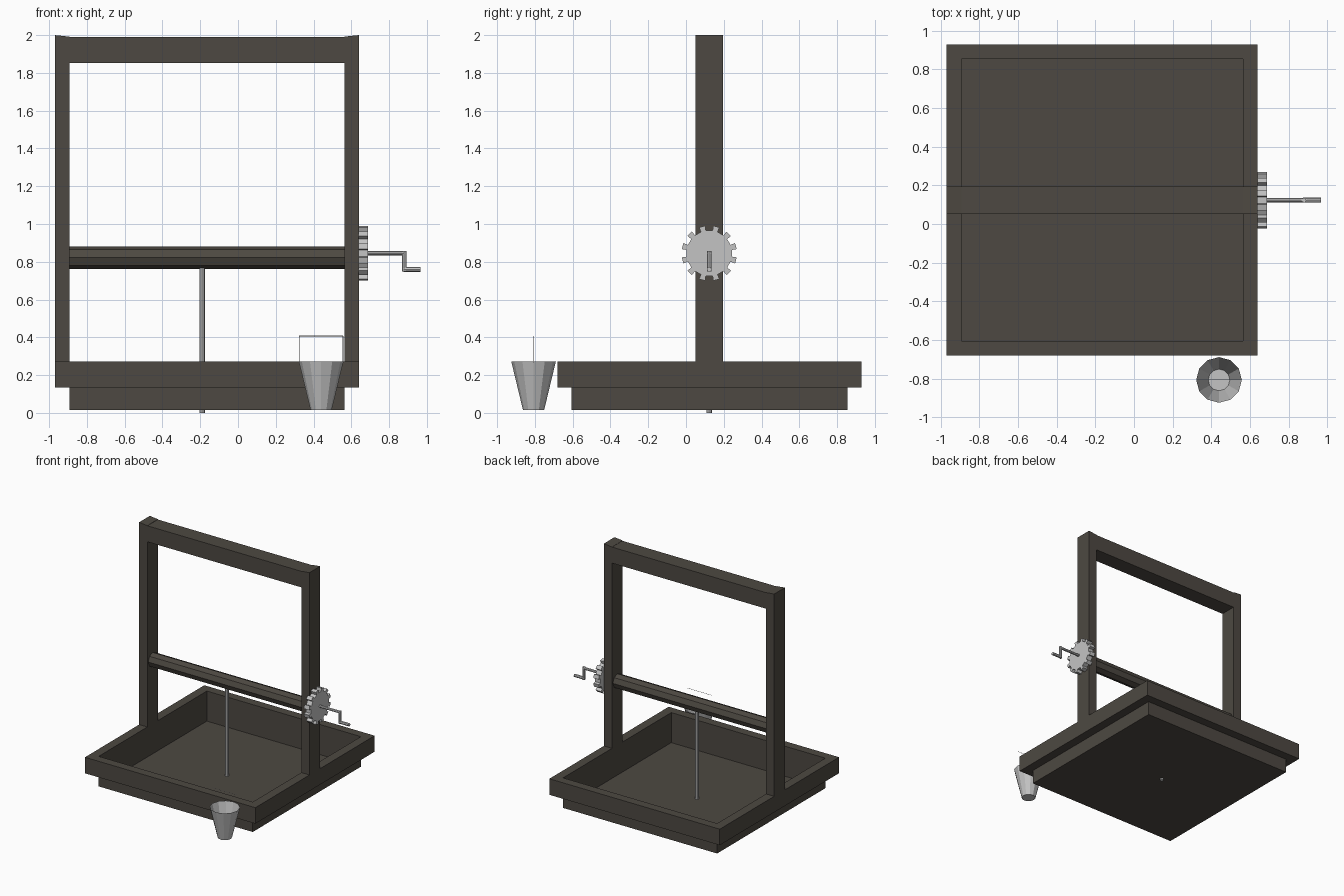
import bpy, bmesh, math
from mathutils import Vector

if "Cube" in bpy.data.objects:
    bpy.data.objects.remove(bpy.data.objects["Cube"])


def material(name, rgb):
    m = bpy.data.materials.new(name)
    m.diffuse_color = (*rgb, 1)
    m.use_nodes = True
    m.node_tree.nodes["Principled BSDF"].inputs["Base Color"].default_value = m.diffuse_color
    return m


WOOD = material("dark weathered wood", (0.075, 0.066, 0.054))
METAL = material("light grey metal", (0.55, 0.55, 0.55))


def finish(name, bm, mat, closed=True):
    if closed:
        bmesh.ops.recalc_face_normals(bm, faces=bm.faces)
    me = bpy.data.meshes.new(name)
    bm.to_mesh(me)
    bm.free()
    me.materials.append(mat)
    ob = bpy.data.objects.new(name, me)
    bpy.context.collection.objects.link(ob)
    return ob


def box(name, x0, x1, y0, y1, z0, z1, mat):
    bm = bmesh.new()
    bmesh.ops.create_cube(bm, size=1)
    for v in bm.verts:
        v.co = ((x0 + x1) / 2 + v.co.x * (x1 - x0),
                (y0 + y1) / 2 + v.co.y * (y1 - y0),
                (z0 + z1) / 2 + v.co.z * (z1 - z0))
    return finish(name, bm, mat)


def rod(name, a, b, r, mat, sides=8, turn=0.0):
    a, b = Vector(a), Vector(b)
    d = b - a
    bm = bmesh.new()
    bmesh.ops.create_cone(bm, cap_ends=True, segments=sides,
                          radius1=r, radius2=r, depth=d.length)
    q = d.to_track_quat('Z', 'Y')
    for v in bm.verts:
        v.co = q @ v.co + (a + b) / 2
    return finish(name, bm, mat)


X0, X1, Y0, Y1 = -0.97, 0.64, -0.68, 0.93      # rim outside
XI0, XI1, YI0, YI1 = -0.893, 0.563, -0.605, 0.855  # rim inside
YC = 0.123                                     # frame centre line
ZG = 0.845                                     # gear axis height


def rect(bm, x0, x1, y0, y1, z):
    return [bm.verts.new(p) for p in
            ((x0, y0, z), (x1, y0, z), (x1, y1, z), (x0, y1, z))]


# Basin rim: square ring
bm = bmesh.new()
loops = [rect(bm, X0, X1, Y0, Y1, 0.135), rect(bm, X0, X1, Y0, Y1, 0.272),
         rect(bm, XI0, XI1, YI0, YI1, 0.272), rect(bm, XI0, XI1, YI0, YI1, 0.135)]
for k in range(4):
    a, b = loops[k], loops[(k + 1) % 4]
    for i in range(4):
        j = (i + 1) % 4
        bm.faces.new((a[i], a[j], b[j], b[i]))
finish("basin_rim", bm, WOOD)

# Basin tray: open thin-walled box
bm = bmesh.new()
lo = rect(bm, XI0, XI1, YI0, YI1, 0.015)
hi = rect(bm, XI0, XI1, YI0, YI1, 0.135)
bm.faces.new(lo[::-1])
for i in range(4):
    j = (i + 1) % 4
    bm.faces.new((lo[i], lo[j], hi[j], hi[i]))
finish("basin_tray", bm, WOOD, closed=False)

# Posts with slightly sloping tops, and the top beam
for name, x0, x1 in (("left_post", X0, XI0), ("right_post", XI1, X1)):
    post = box(name, x0, x1, YC - 0.072, YC + 0.072, 0.27, 2.0, WOOD)
    for v in post.data.vertices:
        if v.co.z > 1 and XI0 - 0.01 < v.co.x < XI1 + 0.01:
            v.co.z = 1.992
box("top_beam", XI0, XI1, YC - 0.07, YC + 0.07, 1.853, 1.99, WOOD)

# Octagonal winding roller and hanging rope
rod("roller", (XI0, YC, 0.822), (XI1, YC, 0.822), 0.06, WOOD, 8)
rod("rope", (-0.19, YC, 0.0), (-0.19, YC, 0.80), 0.015, METAL, 8)

# Twelve-tooth gear: profile extruded along x
TEETH = 12
bm = bmesh.new()
prof = []
for k in range(TEETH):
    mid = 15 + k * 360 / TEETH
    for off, r in ((-6.5, 0.121), (-6.5, 0.147), (6.5, 0.147), (6.5, 0.121)):
        t = math.radians(mid + off)
        prof.append((YC + r * math.cos(t), ZG + r * math.sin(t)))
face = bm.faces.new([bm.verts.new((0.638, y, z)) for y, z in prof])
ext = bmesh.ops.extrude_face_region(bm, geom=[face])
for v in ext["geom"]:
    if isinstance(v, bmesh.types.BMVert):
        v.co.x = 0.688
finish("gear", bm, METAL)

# Crank: shaft, arm and grip
rod("crank_shaft", (0.68, YC, ZG), (0.885, YC, ZG), 0.011, METAL)
rod("crank_arm", (0.88, YC, ZG + 0.011), (0.88, YC, 0.749), 0.012, METAL)
rod("crank_grip", (0.875, YC, 0.76), (0.967, YC, 0.76), 0.013, METAL)

# Bucket: open tapered shell with a floor
BX, BY, BR = 0.44, -0.807, 0.118
bm = bmesh.new()
bmesh.ops.create_cone(bm, cap_ends=True, segments=12, radius1=0.056,
                      radius2=BR, depth=0.257)
top = [f for f in bm.faces if f.normal.z > 0.9]
bmesh.ops.delete(bm, geom=top, context='FACES_ONLY')
bmesh.ops.translate(bm, verts=bm.verts, vec=(BX, BY, 0.1435))
finish("bucket", bm, METAL, closed=False)

# Thin wire bucket handle
for s, side in ((-1, "left"), (1, "right")):
    x = BX + s * (BR - 0.002)
    rod("bucket_handle_" + side, (x, BY, 0.265), (x, BY, 0.408), 0.0015, METAL, 4)
rod("bucket_handle_top", (BX - BR + 0.002, BY, 0.407),
    (BX + BR - 0.002, BY, 0.407), 0.0015, METAL, 4)
